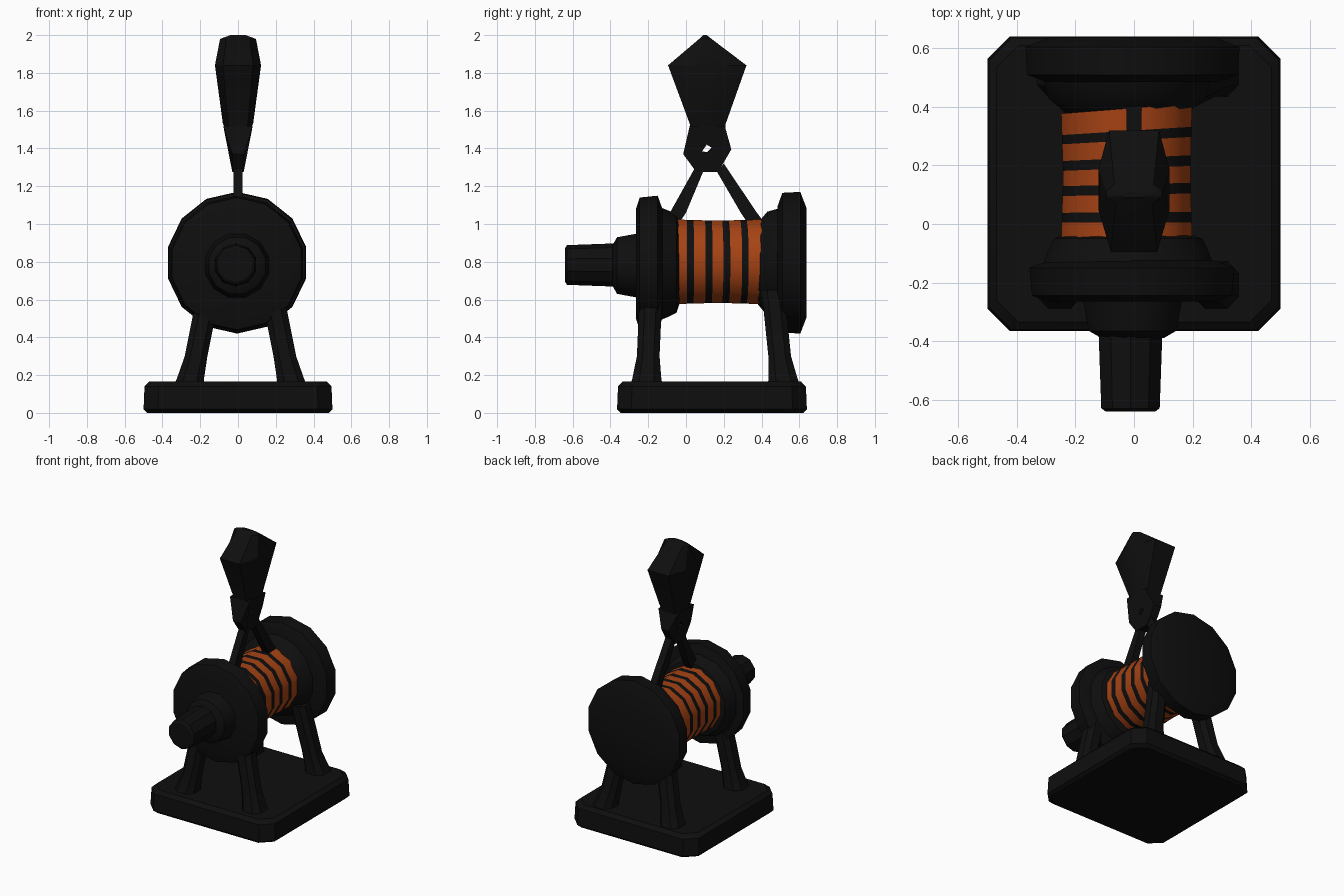
import bpy, bmesh, math
from mathutils import Vector

if "Cube" in bpy.data.objects:
    bpy.data.objects.remove(bpy.data.objects["Cube"])


def material(name, rgb):
    m = bpy.data.materials.new(name)
    m.diffuse_color = (*rgb, 1)
    m.use_nodes = True
    m.node_tree.nodes["Principled BSDF"].inputs["Base Color"].default_value = m.diffuse_color
    return m


BLACK = material("black iron", (0.0045, 0.0045, 0.0045))
ORANGE = material("orange band", (0.38, 0.055, 0.007))


def finish(name, bm, mats=(BLACK,), angle=35):
    bmesh.ops.recalc_face_normals(bm, faces=bm.faces)
    me = bpy.data.meshes.new(name)
    bm.to_mesh(me)
    bm.free()
    ob = bpy.data.objects.new(name, me)
    bpy.context.collection.objects.link(ob)
    for m in mats:
        me.materials.append(m)
    bpy.ops.object.select_all(action='DESELECT')
    bpy.context.view_layer.objects.active = ob
    ob.select_set(True)
    bpy.ops.object.shade_smooth_by_angle(angle=math.radians(angle))
    return ob


def loft(name, rings, mats=(BLACK,), indices=None, angle=35):
    """Skin a list of equal-length point rings and cap both ends."""
    bm = bmesh.new()
    vs = [[bm.verts.new(p) for p in r] for r in rings]
    n = len(vs[0])
    for k in range(len(vs) - 1):
        for i in range(n):
            j = (i + 1) % n
            f = bm.faces.new((vs[k][i], vs[k][j], vs[k + 1][j], vs[k + 1][i]))
            if indices:
                f.material_index = indices[k]
    bm.faces.new(vs[0])
    bm.faces.new(vs[-1])
    return finish(name, bm, mats, angle)


def lathe(name, profile, cx, cz, sides, skew=0, **kw):
    """Revolve (y, radius) pairs about a y-axis line; skew slants the rings."""
    rings = []
    for y, r in profile:
        ring = []
        for i in range(sides):
            a = 2 * math.pi * (i + 0.5) / sides
            x = r * math.cos(a)
            ring.append((cx + x, y + skew * x * y, cz + r * math.sin(a)))
        rings.append(ring)
    return loft(name, rings, **kw)


# base slab with chamfered corners
def slab_ring(z, inset):
    hx, y0, y1, c = 0.5 - inset, -0.365 + inset, 0.64 - inset, 0.075
    return [(hx - c, y0, z), (hx, y0 + c, z), (hx, y1 - c, z), (hx - c, y1, z),
            (-hx + c, y1, z), (-hx, y1 - c, z), (-hx, y0 + c, z), (-hx + c, y0, z)]


loft("base", [slab_ring(0, 0.02), slab_ring(0.02, 0), slab_ring(0.14, 0.005), slab_ring(0.165, 0.03)])

# splayed legs: flared foot, straight shaft running up into the discs
def leg(name, side, y_foot, y_top):
    rings = []
    for z, xc, hw, t in ((0.13, 0.275, 0.085, 0), (0.18, 0.265, 0.072, 0.1),
                         (0.3, 0.235, 0.06, 0.4), (0.65, 0.165, 0.06, 1)):
        yc = y_foot + (y_top - y_foot) * t
        c = side * xc + 0.013
        hy = hw if z > 0.2 else hw + 0.005
        rings.append([(c + sx * hw, yc + sy * hy, z) for sx, sy in
                      ((-1, -.5), (-.5, -1), (.5, -1), (1, -.5), (1, .5), (.5, 1), (-.5, 1), (-1, .5))])
    loft(name, rings)


for side, word in ((-1, "left"), (1, "right")):
    leg("front_leg_" + word, side, -0.21, -0.185)
    leg("back_leg_" + word, side, 0.52, 0.46)

# end discs, inner flanges and the front nose
lathe("front_disc", [(-0.265, 0.29), (-0.245, 0.35), (-0.15, 0.36), (-0.125, 0.29)], -0.007, 0.79, 14)
lathe("back_disc", [(0.485, 0.30), (0.51, 0.37), (0.605, 0.375), (0.638, 0.29)], -0.005, 0.795, 14)
lathe("front_flange", [(-0.14, 0.30), (-0.09, 0.28), (-0.05, 0.26), (-0.035, 0.215)], -0.02, 0.79, 14)
lathe("back_flange", [(0.38, 0.215), (0.43, 0.275), (0.5, 0.295)], -0.025, 0.79, 14)
lathe("nose_collar", [(-0.39, 0.11), (-0.365, 0.155), (-0.26, 0.175)], -0.005, 0.78, 12)
lathe("nose", [(-0.64, 0.09), (-0.63, 0.105), (-0.36, 0.115)], -0.012, 0.783, 10)

# striped drum: alternating orange and black bands
edges = [-0.05, 0.005, 0.04, 0.10, 0.135, 0.19, 0.225, 0.285, 0.318, 0.395]
radii = [0.225 + 0.006 * abs(y - 0.17) / 0.2 for y in edges]
lathe("drum", list(zip(edges, radii)), -0.025, 0.80, 12, skew=0.2,
      mats=(ORANGE, BLACK), indices=[i % 2 for i in range(len(edges) - 1)])


# flat plates in the y-z plane whose thickness depends on height
def plate(name, outline, half):
    loft(name, [[(s * half(z), y, z) for y, z in outline] for s in (-1, 1)])


# struts from the flanges up to the link
thin = lambda z: 0.025
plate("front_strut", [(-0.12, 1.0), (-0.04, 1.0), (0.0, 1.06), (0.09, 1.275), (0.06, 1.32), (-0.085, 1.06)], thin)
plate("back_strut", [(0.42, 1.0), (0.33, 1.0), (0.29, 1.06), (0.165, 1.275), (0.20, 1.32), (0.375, 1.06)], thin)

# link with a small eye, as two halves meeting above and below it
grow = lambda z: 0.03 if z < 1.4 else 0.03 + (z - 1.4) * 0.4
plate("link_front", [(0.11, 1.275), (0.055, 1.275), (-0.015, 1.37), (0.02, 1.52), (0.11, 1.52),
                     (0.11, 1.42), (0.085, 1.385), (0.11, 1.38)], grow)
plate("link_back", [(0.11, 1.275), (0.17, 1.275), (0.24, 1.395), (0.205, 1.52), (0.11, 1.52),
                    (0.11, 1.42), (0.135, 1.405), (0.11, 1.38)], grow)

# faceted weight on top, eight-sided and tapering down to the link
weight = []
for z, hx, y0, y1 in ((1.44, 0.035, 0.02, 0.20), (1.53, 0.08, 0.02, 0.21), (1.84, 0.122, -0.095, 0.32),
                      (1.98, 0.095, 0.07, 0.135), (2.0, 0.04, 0.09, 0.11)):
    yc, hy = (y0 + y1) / 2, (y1 - y0) / 2
    weight.append([(hx * a, yc + hy * b, z) for a, b in
                   ((1, -.3), (1, .35), (.7, 1), (-.7, 1), (-1, .35), (-1, -.3), (-.65, -1), (.65, -1))])
loft("top_weight", weight, angle=25)
